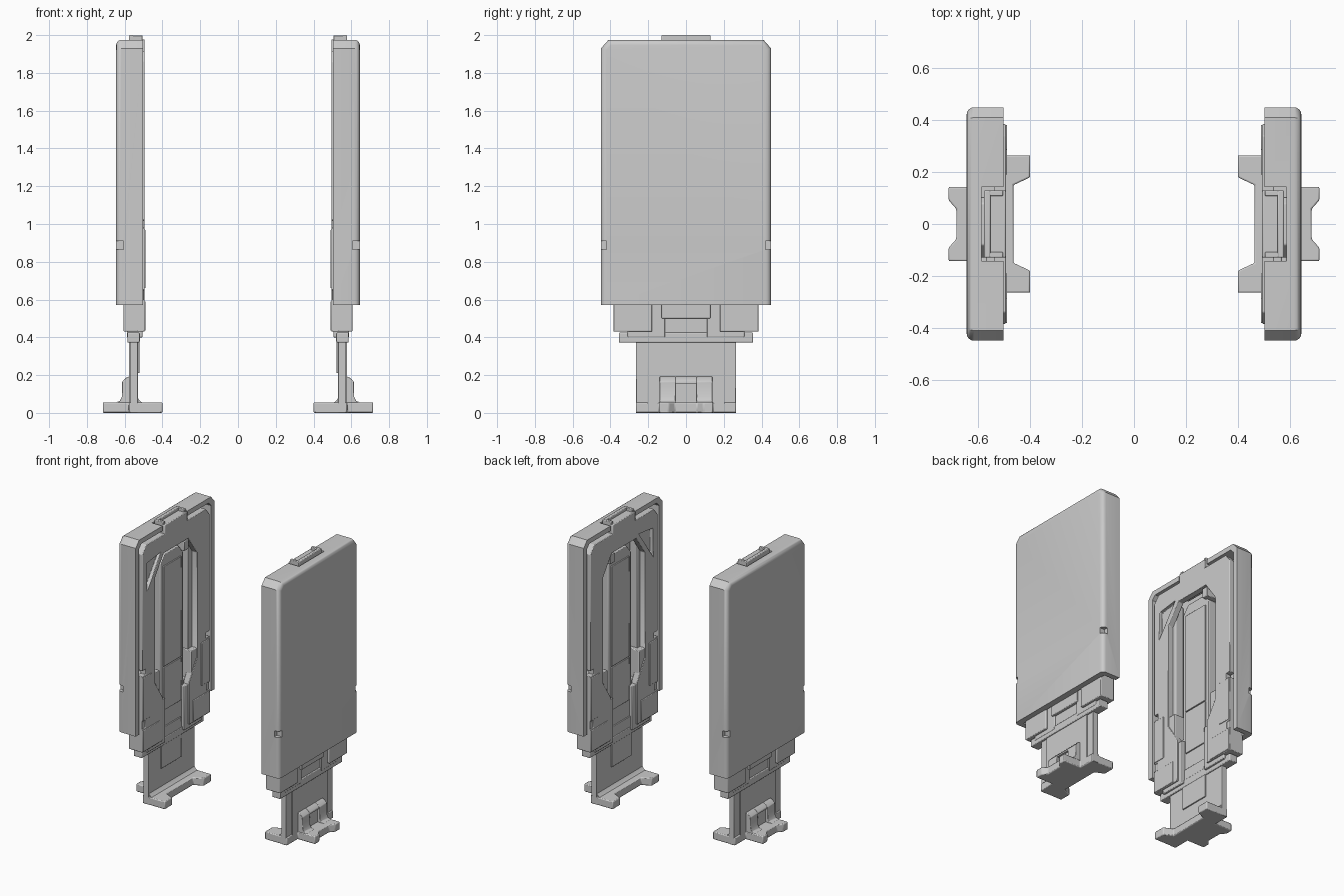
import bpy, bmesh

if "Cube" in bpy.data.objects:
    bpy.data.objects.remove(bpy.data.objects["Cube"])

# index order: where profile coords (a, b) and depth d go in x, y, z
ORDER = {'X': lambda a, b, d: (d, a, b),    # profile in y,z
         'Y': lambda a, b, d: (a, d, b),    # profile in x,z
         'Z': lambda a, b, d: (a, b, d)}    # profile in x,y


def prism(name, pts, axis, lo, hi):
    bm = bmesh.new()
    f = ORDER[axis]
    low = [bm.verts.new(f(a, b, lo)) for a, b in pts]
    high = [bm.verts.new(f(a, b, hi)) for a, b in pts]
    bm.faces.new(low)
    bm.faces.new(high)
    n = len(pts)
    for i in range(n):
        j = (i + 1) % n
        bm.faces.new((low[i], low[j], high[j], high[i]))
    bmesh.ops.recalc_face_normals(bm, faces=bm.faces)
    me = bpy.data.meshes.new(name)
    bm.to_mesh(me)
    bm.free()
    ob = bpy.data.objects.new(name, me)
    bpy.context.collection.objects.link(ob)
    return ob


def box(name, x, y, z):
    return prism(name, [(x[0], y[0]), (x[1], y[0]), (x[1], y[1]), (x[0], y[1])], 'Z', *z)


def cut(ob, cutters):
    bpy.context.view_layer.objects.active = ob
    for c in cutters:
        c.hide_render = True
        m = ob.modifiers.new('cut', 'BOOLEAN')
        m.operation, m.solver, m.object = 'DIFFERENCE', 'EXACT', c
        bpy.ops.object.modifier_apply(modifier=m.name)
        bpy.data.objects.remove(c)


def finish(ob, bevel=0.005):
    bpy.ops.object.select_all(action='DESELECT')
    ob.select_set(True)
    bpy.context.view_layer.objects.active = ob
    bpy.ops.object.shade_smooth_by_angle(angle=0.6)
    if bevel:
        b = ob.modifiers.new('bevel', 'BEVEL')
        b.width, b.segments, b.limit_method, b.angle_limit = bevel, 2, 'ANGLE', 0.6
    ob.modifiers.new('mirror', 'MIRROR')      # the other unit, across x = 0


def both(half):
    """Close a profile (a, b) symmetrically in its first coordinate."""
    return half + [(-a, b) for a, b in reversed(half)]


def both_b(half):
    return half + [(a, -b) for a, b in reversed(half)]


# outer shell: tray with rounded outer edges
shell = prism('outer_shell', both([(.45, .57), (.45, 1.93), (.41, 1.975)]), 'X', .503, .645)
bm = bmesh.new()
bm.from_mesh(shell.data)
edges = [e for e in bm.edges if all(v.co.x > .64 for v in e.verts)
         and not all(v.co.z < .58 for v in e.verts)]
bmesh.ops.bevel(bm, geom=edges, offset=.028, segments=4, profile=.5, affect='EDGES')
bm.to_mesh(shell.data)
bm.free()
cutters = [prism('cavity', both([(.412, .5), (.412, 1.91), (.385, 1.94)]), 'X', .4, .6),
           box('clip_slot', (.4, .588), (-.143, .143), (1.9, 2.1))]
for s in (-1, 1):
    cutters.append(box('side_notch', (.605, .7), sorted((s * .42, s * .5)), (.865, .91)))
cut(shell, cutters)
finish(shell, 0)

# inner frame: inverted U with edge notches and one triangular slot
frame = prism('inner_frame', both([
    (.15, .43), (.385, .43), (.385, .60), (.35, .60), (.35, .65), (.385, .65),
    (.385, .98), (.345, .98), (.345, 1.02), (.385, 1.02), (.385, 1.86), (.34, 1.915)
]) [:12] + both([(.34, 1.915)])[1:] + [(-.385, 1.86), (-.385, 1.02), (-.345, 1.02), (-.345, .98),
    (-.385, .98), (-.385, .65), (-.35, .65), (-.35, .60), (-.385, .60), (-.385, .43),
    (-.15, .43), (-.15, .74), (-.24, .88), (-.24, 1.64), (-.14, 1.78),
    (.14, 1.78), (.24, 1.64), (.24, .88), (.15, .74)], 'X', .494, .54)
cut(frame, [prism('slot', [(-.33, 1.78), (-.33, 1.58), (-.17, 1.8)], 'X', .4, .52)])
finish(frame, .004)

# inner rail: stepped ledge inside the frame opening
rail = prism('inner_rail', both([(.25, .75), (.25, 1.8), (.19, 1.8), (.19, .75)])[:4],
             'X', .535, .6)
finish(rail)
rail2 = prism('inner_rail_far', [(-.25, .75), (-.25, 1.8), (-.21, 1.8), (-.21, .75)],
              'X', .535, .6)
finish(rail2)

# central slide with two raised cover panels
finish(prism('centre_slide', both([(.13, .5), (.13, 1.68), (.08, 1.74)]), 'X', .53, .6))
finish(box('lower_cover', (.522, .55), (-.1, .1), (.62, .93)), .003)
finish(box('upper_cover', (.522, .55), (-.1, .1), (.936, 1.66)), .003)
finish(box('latch_hook', (.50, .6), (.1, .15), (1.70, 1.77)), .004)

# lower blocks, brackets and pads on both sides
for s, side in ((-1, 'front'), (1, 'back')):
    def yr(a, b):
        return sorted((s * a, s * b))
    finish(box(side + '_lower_block', (.50, .606), yr(.18, .385), (.43, .95)))
    finish(box(side + '_block_step', (.505, .588), yr(.11, .31), (.40, .72)))
    finish(box(side + '_frame_pad', (.489, .51), yr(.285, .382), (.66, .97)), .004)
    finish(box(side + '_foot_pad', (.489, .51), yr(.19, .382), (.435, .59)), .004)

# cross bar and leg
finish(box('cross_bar', (.52, .586), (-.355, .355), (.372, .425)))
finish(box('bar_back_plate', (.535, .57), (-.31, .31), (.40, .75)))
finish(box('leg', (.53, .57), (-.265, .265), (0, .6)), .003)
finish(box('leg_outer_plate', (.56, .578), (-.205, .205), (.03, .6)), .003)
finish(box('leg_inner_step', (.522, .54), (-.13, .1), (.21, .5)), .003)

# foot plate with notched inner and outer ends
finish(prism('foot_plate', both_b([
    (.685, .058), (.715, .092), (.715, .143), (.578, .143), (.578, .265),
    (.40, .265), (.40, .18), (.465, .15)]), 'Z', 0, .056), .006)
finish(prism('foot_fillet', [(.50, .05), (.535, .05), (.535, .085), (.518, .062)],
             'Y', -.26, .26), 0)

# outer bracket: two cheeks, a thinner recessed centre and a top bar
cheek = [(.57, .03), (.66, .03), (.645, .056), (.625, .064), (.615, .085),
         (.613, .165), (.595, .185), (.57, .195)]
for s, side in ((-1, 'front'), (1, 'back')):
    finish(prism(side + '_bracket_cheek', cheek, 'Y', *sorted((s * .055, s * .14))), .003)
finish(prism('bracket_top', [(.57, .155), (.612, .155), (.611, .167), (.595, .185), (.57, .195)],
             'Y', -.056, .056), .002)
finish(box('bracket_centre', (.57, .597), (-.056, .056), (.03, .16)), .002)

# top clip: body with raised outer ridge and end lips
finish(box('top_clip', (.494, .575), (-.13, .13), (1.80, 1.978)))
finish(box('clip_ridge', (.553, .578), (-.13, .13), (1.95, 2.0)))
for s, side in ((-1, 'front'), (1, 'back')):
    finish(box(side + '_clip_lip', (.505, .57), sorted((s * .108, s * .13)), (1.95, 1.998)), .004)
